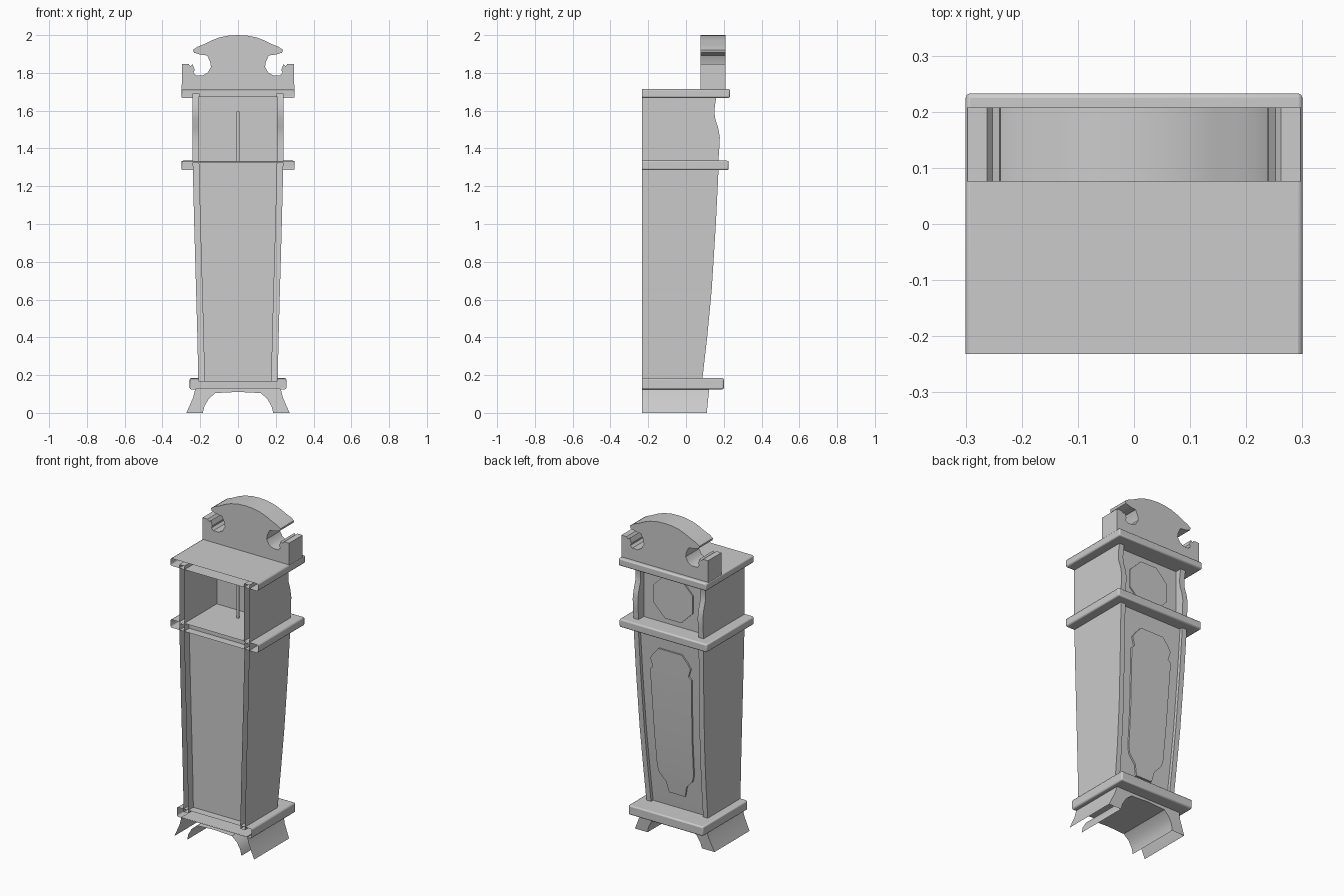
import bpy, bmesh, math

if "Cube" in bpy.data.objects:
    bpy.data.objects.remove(bpy.data.objects["Cube"])

BACK = -0.232


def finish(name, bm, bevel=0.0, segments=2):
    bmesh.ops.recalc_face_normals(bm, faces=bm.faces)
    me = bpy.data.meshes.new(name)
    bm.to_mesh(me)
    bm.free()
    ob = bpy.data.objects.new(name, me)
    bpy.context.collection.objects.link(ob)
    if bevel:
        m = ob.modifiers.new("bevel", 'BEVEL')
        m.width, m.segments, m.limit_method = bevel, segments, 'ANGLE'
        m.angle_limit = math.radians(50)
    return ob


def prism(name, rings, drop=None, bevel=0.0, segments=2):
    """Skin equal rings of 3D points, cap both ends, drop unwanted faces."""
    bm = bmesh.new()
    vs = [[bm.verts.new(p) for p in r] for r in rings]
    n = len(rings[0])
    for a, b in zip(vs, vs[1:]):
        for i in range(n):
            j = (i + 1) % n
            bm.faces.new((a[i], a[j], b[j], b[i]))
    bm.faces.new(vs[0])
    bm.faces.new(vs[-1])
    bmesh.ops.recalc_face_normals(bm, faces=bm.faces)
    if drop:
        faces = [f for f in bm.faces if drop(f.calc_center_median())]
        bmesh.ops.delete(bm, geom=faces, context='FACES')
    return finish(name, bm, bevel, segments)


def mirrored(half):
    return half + [(-x, z) for x, z in reversed(half) if abs(x) > 1e-6]


def extrude_y(name, outline, y0, y1, **kw):
    return prism(name, [[(x, y, z) for x, z in outline] for y in (y0, y1)], **kw)


def extrude_x(name, outline, x0, x1, **kw):
    return prism(name, [[(x, y, z) for y, z in outline] for x in (x0, x1)], **kw)


def at_back(c):
    return abs(c.y - BACK) < 1e-4


# Mouldings: shells left open on the wall side
for name, w, y1, z0, z1 in [("top_moulding", 0.30, 0.233, 1.668, 1.714),
                            ("waist_moulding", 0.30, 0.226, 1.285, 1.335),
                            ("base_moulding", 0.256, 0.20, 0.125, 0.184)]:
    extrude_y(name, [(-w, z0), (w, z0), (w, z1), (-w, z1)], BACK, y1,
              drop=at_back, bevel=0.008)

# Tapered trunk: (height, half width, front depth)
TAPER = [(0.165, 0.210, 0.085), (0.40, 0.215, 0.112), (0.65, 0.222, 0.136),
         (1.00, 0.232, 0.158), (1.325, 0.24, 0.174)]
POST = 0.032
RECESS = 0.05


def front_y(z):
    for (za, _, ya), (zb, _, yb) in zip(TAPER, TAPER[1:]):
        if z <= zb:
            return ya + (yb - ya) * (z - za) / (zb - za)
    return TAPER[-1][2]


# Inner case, recessed behind the posts and set in from the wall side
prism("trunk_case", [[(-(w - POST), BACK + RECESS, z), (w - POST, BACK + RECESS, z),
                      (w - POST, y - 0.02, z), (-(w - POST), y - 0.02, z)]
                     for z, w, y in TAPER])
# Side boards ending in the corner posts, open on the wall side
for s, tag in ((-1, "left"), (1, "right")):
    prism("trunk_side_" + tag,
          [[(s * (w - POST), BACK, z), (s * w, BACK, z), (s * w, y, z),
            (s * (w - POST), y, z)] for z, w, y in TAPER], drop=at_back)

# Shaped door panel that follows the trunk front
rows = []
for w, z in [(0.055, 0.275), (0.07, 0.34), (0.115, 0.39), (0.125, 0.43),
             (0.13, 0.65), (0.14, 1.0), (0.142, 1.04), (0.122, 1.06),
             (0.138, 1.11), (0.115, 1.145), (0.08, 1.185)]:
    y = front_y(z) - 0.02
    rows.append([(-w, y - 0.004, z), (w, y - 0.004, z), (w, y + 0.01, z), (-w, y + 0.01, z)])
prism("door_panel", rows)

# Hood: two curved side boards, face board, dial
side = [(BACK, 1.33), (0.171, 1.33), (0.176, 1.40), (0.179, 1.46), (0.17, 1.51),
        (0.154, 1.56), (0.15, 1.60), (0.155, 1.64), (0.165, 1.69), (BACK, 1.69)]
for s, tag in ((-1, "left"), (1, "right")):
    extrude_x("hood_side_" + tag, side, s * 0.205, s * 0.24, drop=at_back)
extrude_y("hood_face_board", [(-0.21, 1.33), (0.21, 1.33), (0.21, 1.675), (-0.21, 1.675)],
          0.085, 0.12)
dial = [(0.145 * math.cos(a), 1.50 + 0.145 * math.sin(a))
        for a in (math.radians(22.5 + 45 * k) for k in range(8))]
extrude_y("dial", dial, 0.11, 0.127)

# Pendulum rod inside the hood
extrude_y("pendulum_rod", [(-0.008, 1.33), (0.008, 1.33), (0.008, 1.595), (-0.008, 1.595)],
          -0.004, 0.004)

# Scrolled pediment
half = [(0.298, 1.71), (0.297, 1.848), (0.262, 1.848), (0.252, 1.835), (0.24, 1.845),
        (0.229, 1.815), (0.236, 1.80), (0.222, 1.787), (0.185, 1.787), (0.160, 1.802),
        (0.143, 1.832), (0.148, 1.86), (0.163, 1.892), (0.20, 1.897), (0.233, 1.907),
        (0.238, 1.922), (0.215, 1.938), (0.18, 1.952), (0.14, 1.972), (0.10, 1.987),
        (0.05, 1.997), (0.0, 2.0)]
extrude_y("pediment", mirrored(half), 0.076, 0.208)

# Arched foot base with a slightly leaning front, open behind and underneath
half = [(0.225, 0.13), (0.238, 0.08), (0.273, 0.0), (0.186, 0.0), (0.178, 0.035),
        (0.155, 0.075), (0.12, 0.105), (0.0, 0.111)]
outline = mirrored(half)
prism("arched_feet", [[(x, BACK, z) for x, z in outline],
                      [(x, 0.11 + 0.1 * z, z) for x, z in outline]],
      drop=lambda c: at_back(c) or c.z < 1e-4)

for ob in bpy.data.objects:
    ob.select_set(True)
    bpy.context.view_layer.objects.active = ob
bpy.ops.object.shade_smooth_by_angle(angle=math.radians(35))
